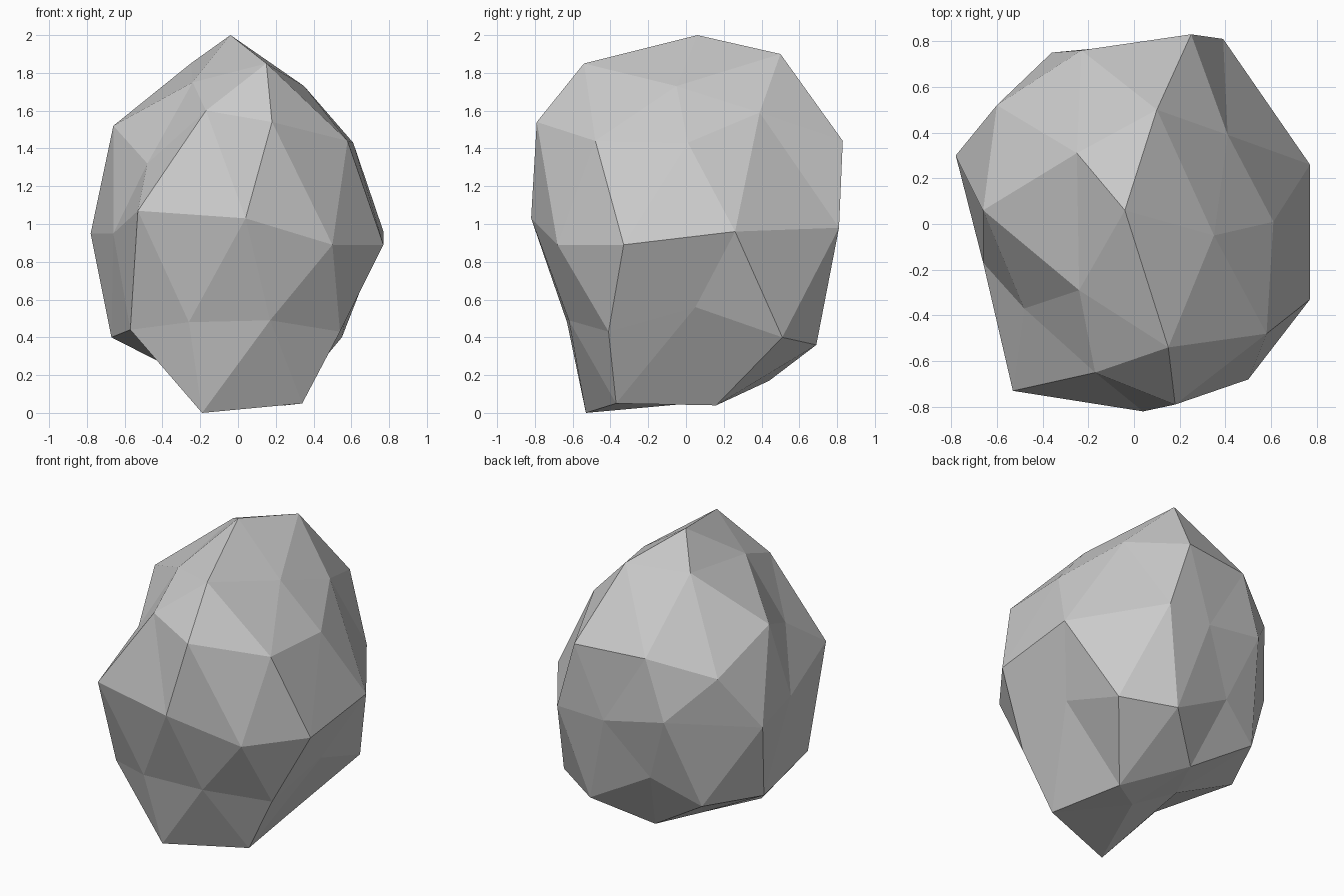
import bpy
import bmesh

# Remove the default cube only
default_cube = bpy.data.objects.get("Cube")
if default_cube:
    bpy.data.objects.remove(default_cube, do_unlink=True)


def flat_material(name, colour):
    material = bpy.data.materials.new(name)
    material.use_nodes = True
    material.diffuse_color = colour
    shader = next(n for n in material.node_tree.nodes if n.type == "BSDF_PRINCIPLED")
    shader.inputs["Base Color"].default_value = colour
    shader.inputs["Roughness"].default_value = 1.0
    return material


def add_ring(bm, points):
    """Add one cross-section, given in hundredths of a unit."""
    return [bm.verts.new([value / 100 for value in point]) for point in points]


def at(ring, index):
    """Pick a corner of a closed ring, wrapping around."""
    return ring[index % len(ring)]


def zigzag(bm, upper, lower):
    """Join two equal rings; each upper corner sits over a lower edge."""
    for j in range(len(upper)):
        bm.faces.new((at(upper, j), at(lower, j), at(lower, j + 1)))
        bm.faces.new((at(upper, j), at(lower, j + 1), at(upper, j + 1)))


def cap(bm, pole, inner, outer, shift):
    """Close an end: a fan at the pole, then a strip out to the doubled ring."""
    for i in range(len(inner)):
        here, following = inner[i], at(inner, i + 1)
        spoke = 2 * i + shift
        bm.faces.new((pole, here, following))
        bm.faces.new((here, at(outer, spoke), at(outer, spoke + 1)))
        bm.faces.new((here, at(outer, spoke + 1), following))
        bm.faces.new((following, at(outer, spoke + 1), at(outer, spoke + 2)))


# Cross-sections of the boulder, each counter-clockwise from the front
crown = [(15, -54, 185), (35, -5, 173), (10, 50, 190), (-25, 31, 185), (-24, -29, 175)]
shoulder = [(18, -79, 154), (58, -48, 144), (61, 1, 143), (41, 39, 159), (25, 83, 144),
            (-23, 76, 144), (-60, 52, 131), (-66, 6, 152), (-48, -37, 132), (-17, -65, 160)]
waist = [(4, -82, 103), (50, -68, 89), (77, -33, 89), (77, 26, 96), (39, 81, 98),
         (6, 79, 96), (-36, 75, 104), (-78, 30, 95), (-66, -17, 95), (-53, -73, 107)]
flank = [(17, -62, 49), (54, -41, 43), (58, 5, 56), (55, 51, 40), (23, 69, 36),
         (-19, 65, 59), (-49, 53, 43), (-67, 13, 40), (-57, -48, 44), (-26, -63, 48)]
foot = [(34, -37, 5), (25, 16, 4), (-8, 44, 17), (-22, 14, 17), (-19, -53, 0)]

bm = bmesh.new()
rings = [add_ring(bm, points) for points in (crown, shoulder, waist, flank, foot)]
peak, base = add_ring(bm, [(-4, 6, 200), (3, 2, 5)])

# Faceted skin: peak, middle bands, underside
cap(bm, peak, rings[0], rings[1], 0)
zigzag(bm, rings[1], rings[2])
lower_band = rings[3][-1:] + rings[3][:-1]
for j in range(len(lower_band)):
    bm.faces.new((at(rings[2], j), at(lower_band, j), at(lower_band, j + 1)))
    bm.faces.new((at(rings[2], j), at(lower_band, j + 1), at(rings[2], j + 1)))
cap(bm, base, rings[4], rings[3], 1)
bmesh.ops.recalc_face_normals(bm, faces=bm.faces[:])

mesh = bpy.data.meshes.new("boulder")
bm.to_mesh(mesh)
bm.free()
mesh.materials.append(flat_material("stone grey", (0.6, 0.6, 0.6, 1.0)))
boulder = bpy.data.objects.new("boulder", mesh)
bpy.context.collection.objects.link(boulder)
